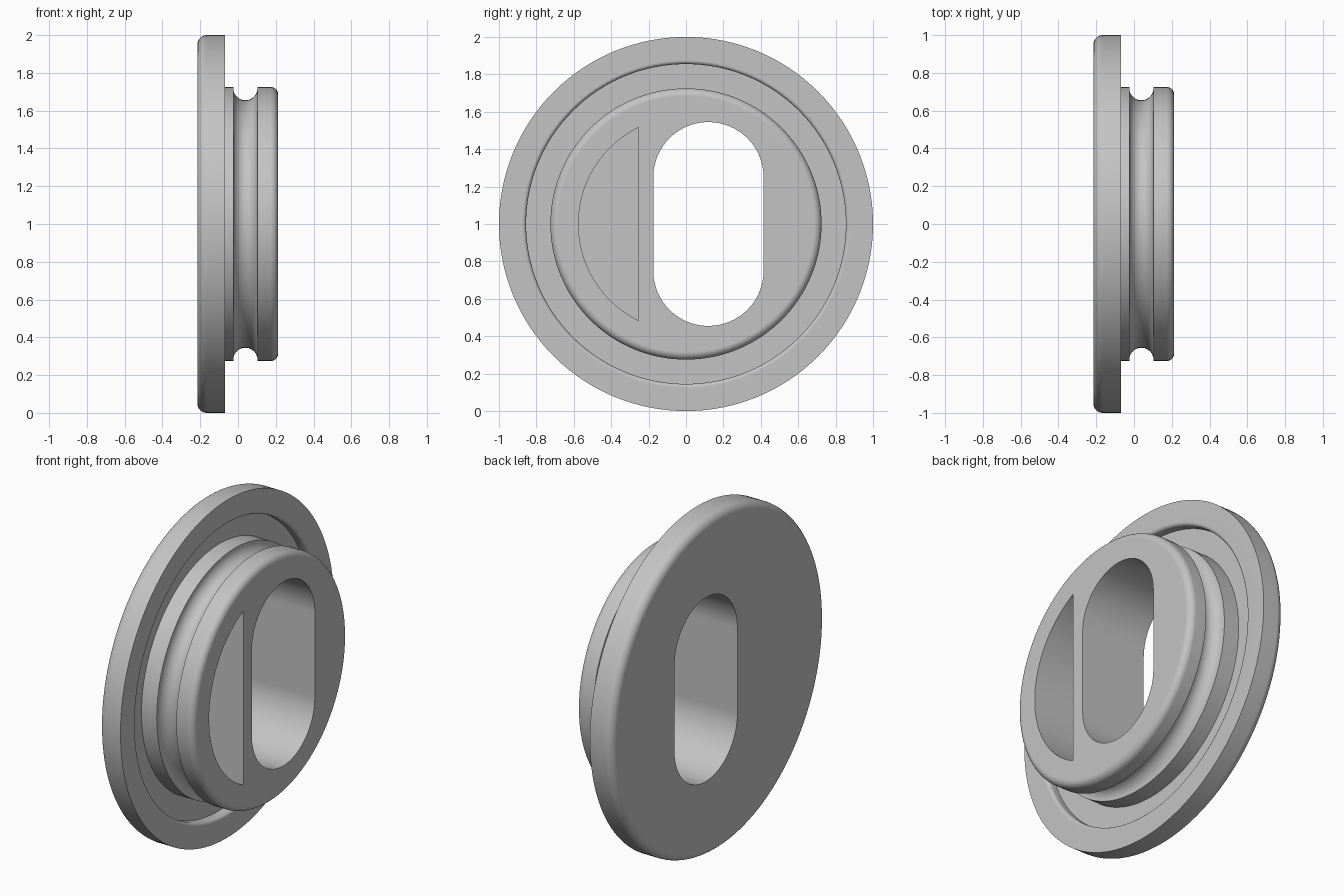
import bpy, bmesh, math
from mathutils import Matrix, Vector

if "Cube" in bpy.data.objects:
    bpy.data.objects.remove(bpy.data.objects["Cube"], do_unlink=True)

grey = bpy.data.materials.new("light grey")
grey.use_nodes = True
grey.diffuse_color = (0.55, 0.55, 0.55, 1)
grey.node_tree.nodes["Principled BSDF"].inputs["Base Color"].default_value = grey.diffuse_color


def arc(cx, cy, r, start, end, steps):
    """Points on an arc, angles in degrees."""
    angles = [math.radians(start + (end - start) * i / steps) for i in range(steps + 1)]
    return [(cx + r * math.cos(a), cy + r * math.sin(a)) for a in angles]


def finish(name, bm):
    bmesh.ops.recalc_face_normals(bm, faces=bm.faces)
    mesh = bpy.data.meshes.new(name)
    bm.to_mesh(mesh)
    bm.free()
    mesh.materials.append(grey)
    obj = bpy.data.objects.new(name, mesh)
    bpy.context.collection.objects.link(obj)
    return obj


def lathe(name, profile, segments):
    """Revolve (x, radius) points about the x axis and cap both ends."""
    bm = bmesh.new()
    verts = [bm.verts.new((x, 0, r)) for x, r in profile]
    edges = [bm.edges.new(pair) for pair in zip(verts, verts[1:])]
    bmesh.ops.spin(bm, geom=verts + edges, cent=(0, 0, 0), axis=(1, 0, 0),
                   angle=math.tau, steps=segments)
    bmesh.ops.remove_doubles(bm, verts=bm.verts, dist=0.0001)
    bmesh.ops.holes_fill(bm, edges=[e for e in bm.edges if e.is_boundary], sides=0)
    bmesh.ops.translate(bm, verts=bm.verts, vec=(0, 0, 1))
    return finish(name, bm)


def prism(name, outline, x0, x1):
    """Extrude a (y, z) outline along x, with z measured from the axis."""
    bm = bmesh.new()
    face = bm.faces.new([bm.verts.new((x0, y, z + 1)) for y, z in outline])
    out = bmesh.ops.extrude_face_region(bm, geom=[face])
    moved = [g for g in out["geom"] if isinstance(g, bmesh.types.BMVert)]
    bmesh.ops.translate(bm, verts=moved, vec=(x1 - x0, 0, 0))
    obj = finish(name, bm)
    obj.hide_render = True
    return obj


# Body profile: rounded flange, shallow recess, hub with round ring groove
back, flange, floor, front = -0.215, -0.07, -0.125, 0.213
hub_r = 0.725
profile = arc(back + 0.05, 0.95, 0.05, 180, 90, 8)
profile += [(flange, 1.0)]
profile += arc(flange - 0.02, 0.875, 0.02, 0, -90, 5)
profile += [(floor, 0.855), (floor, hub_r)]
profile += [(-0.025, hub_r)]
profile += arc(0.039, hub_r - 0.006, 0.064, 180, 360, 20)
profile += [(0.103, hub_r)]
profile += arc(front - 0.04, hub_r - 0.04, 0.04, 90, 0, 8)
body = lathe("flanged_hub", profile, 128)

# Through slot and blind segment pocket
slot = arc(0.12, 0.25, 0.295, 0, 180, 32) + arc(0.12, -0.25, 0.295, 180, 360, 32)
half = math.degrees(math.acos(0.255 / 0.575))
pocket = arc(0, 0, 0.575, 180 - half, 180 + half, 40)
cutters = [prism("slot_cutter", slot, -0.4, 0.4),
           prism("pocket_cutter", pocket, -0.195, 0.4)]

bpy.ops.object.select_all(action="DESELECT")
bpy.context.view_layer.objects.active = body
body.select_set(True)
for cutter in cutters:
    mod = body.modifiers.new(cutter.name, "BOOLEAN")
    mod.operation = "DIFFERENCE"
    mod.solver = "EXACT"
    mod.object = cutter
    bpy.ops.object.modifier_apply(modifier=mod.name)
    bpy.data.objects.remove(cutter, do_unlink=True)

# Smooth rounds with crisp edges and flat caps
bpy.ops.object.shade_smooth_by_angle(angle=math.radians(30))
weighted = body.modifiers.new("even_shading", "WEIGHTED_NORMAL")
weighted.keep_sharp = True
